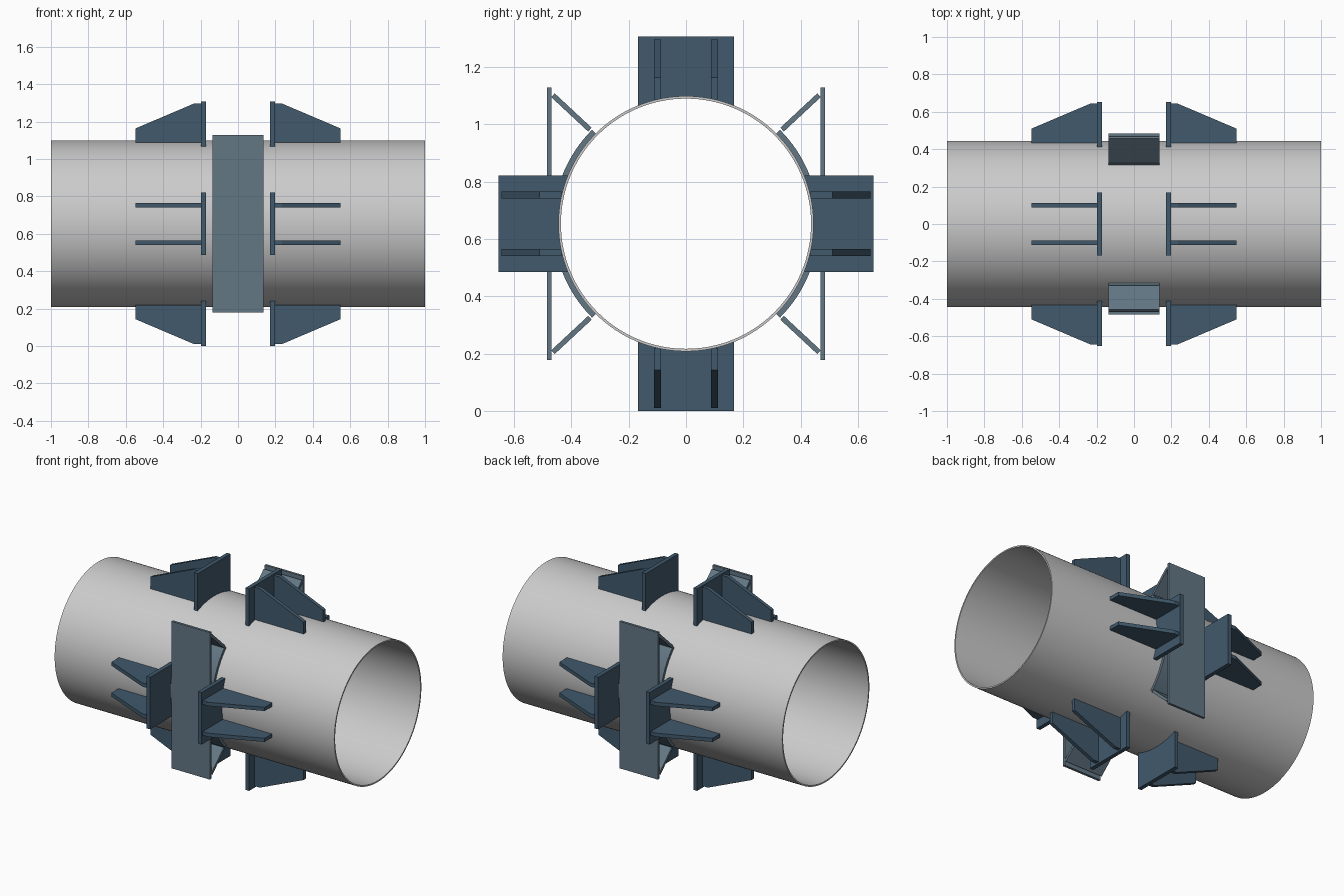
import bpy, bmesh, math
from mathutils import Matrix

if "Cube" in bpy.data.objects:
    bpy.data.objects.remove(bpy.data.objects["Cube"])

CZ = 0.653      # pipe axis height
R = 0.445       # pipe outer radius
RI = 0.436      # pipe inner radius


def material(name, rgb):
    m = bpy.data.materials.new(name)
    m.diffuse_color = (*rgb, 1)
    m.use_nodes = True
    m.node_tree.nodes["Principled BSDF"].inputs["Base Color"].default_value = m.diffuse_color
    return m


LUG = material("dark_steel_blue", (0.052, 0.100, 0.150))
SADDLE = material("slate_blue", (0.125, 0.185, 0.235))


def finish(name, bm, mat=None, smooth=False):
    bmesh.ops.recalc_face_normals(bm, faces=bm.faces)
    me = bpy.data.meshes.new(name)
    bm.to_mesh(me)
    bm.free()
    ob = bpy.data.objects.new(name, me)
    bpy.context.collection.objects.link(ob)
    if mat:
        me.materials.append(mat)
    if smooth:
        bpy.ops.object.select_all(action='DESELECT')
        ob.select_set(True)
        bpy.context.view_layer.objects.active = ob
        bpy.ops.object.shade_smooth_by_angle(angle=math.radians(30))
    return ob


def prism(name, pts, offset, mat, turn=0, smooth=False):
    """Extrude a closed outline by offset, then turn it about the pipe axis."""
    bm = bmesh.new()
    face = bm.faces.new([bm.verts.new(p) for p in pts])
    ext = bmesh.ops.extrude_face_region(bm, geom=[face], use_keep_orig=True)
    moved = [g for g in ext["geom"] if isinstance(g, bmesh.types.BMVert)]
    bmesh.ops.translate(bm, verts=moved, vec=offset)
    place = Matrix.Translation((0, 0, CZ)) @ Matrix.Rotation(turn, 4, 'X')
    bmesh.ops.transform(bm, matrix=place, verts=bm.verts)
    return finish(name, bm, mat, smooth)


def arc(r, a0, a1, n):
    return [(r * math.cos(a0 + (a1 - a0) * i / n),
             r * math.sin(a0 + (a1 - a0) * i / n)) for i in range(n + 1)]


# Hollow pipe along x
N = 128
bm = bmesh.new()
rings = []
for x, r in ((-1, R), (1, R), (1, RI), (-1, RI)):
    rings.append([bm.verts.new((x, r * math.cos(2 * math.pi * i / N),
                                CZ + r * math.sin(2 * math.pi * i / N)))
                  for i in range(N)])
for k in range(4):
    a, b = rings[k], rings[(k + 1) % 4]
    for i in range(N):
        j = (i + 1) % N
        bm.faces.new((a[i], a[j], b[j], b[i]))
finish("pipe", bm, smooth=True)

# Stop lugs: a saddle-cut plate with two tapered ribs, four around each end
W = 0.168
half = math.asin(W / R)
cut = arc(R, math.pi / 2 - half, math.pi / 2 + half, 16)
outline = cut + [(-W, 0.653), (W, 0.653)]
rib_base = math.sqrt(R ** 2 - 0.1 ** 2)
rib = [(0.197, rib_base), (0.548, rib_base), (0.548, 0.510),
       (0.235, 0.643), (0.197, 0.643)]
for side, s in (("left", -1), ("right", 1)):
    for k, where in enumerate(("top", "front", "bottom", "back")):
        turn = k * math.pi / 2
        prism(f"{side}_{where}_lug_plate", [(s * 0.171, y, z) for y, z in outline],
              (s * 0.026, 0, 0), LUG, turn)
        for n, y in enumerate((-0.1, 0.1)):
            prism(f"{side}_{where}_lug_rib_{n + 1}",
                  [(s * x, y - 0.012, z) for x, z in rib],
                  (0, 0.024, 0), LUG, turn)

# Side supports: curved pad, flat bearing plate and two diagonal struts
X = 0.137
q = math.pi / 4
pad = arc(R, -q, q, 32) + arc(0.463, q, -q, 32)
plate = [(0.468, -0.475), (0.484, -0.475), (0.484, 0.475), (0.468, 0.475)]
(y0, z0), (y1, z1), t = (0.335, 0.328), (0.464, 0.448), 0.009
d = math.hypot(y1 - y0, z1 - z0)
ny, nz = -(z1 - z0) / d * t, (y1 - y0) / d * t
strut = [(y0 + ny, z0 + nz), (y0 - ny, z0 - nz),
         (y1 - ny, z1 - nz), (y1 + ny, z1 + nz)]
for side, s in (("back", 1), ("front", -1)):
    for part, pts in (("support_pad", pad), ("bearing_plate", plate),
                      ("upper_strut", strut),
                      ("lower_strut", [(y, -z) for y, z in strut])):
        prism(f"{side}_{part}", [(-X, s * y, z) for y, z in pts],
              (2 * X, 0, 0), SADDLE, 0, part == "support_pad")
